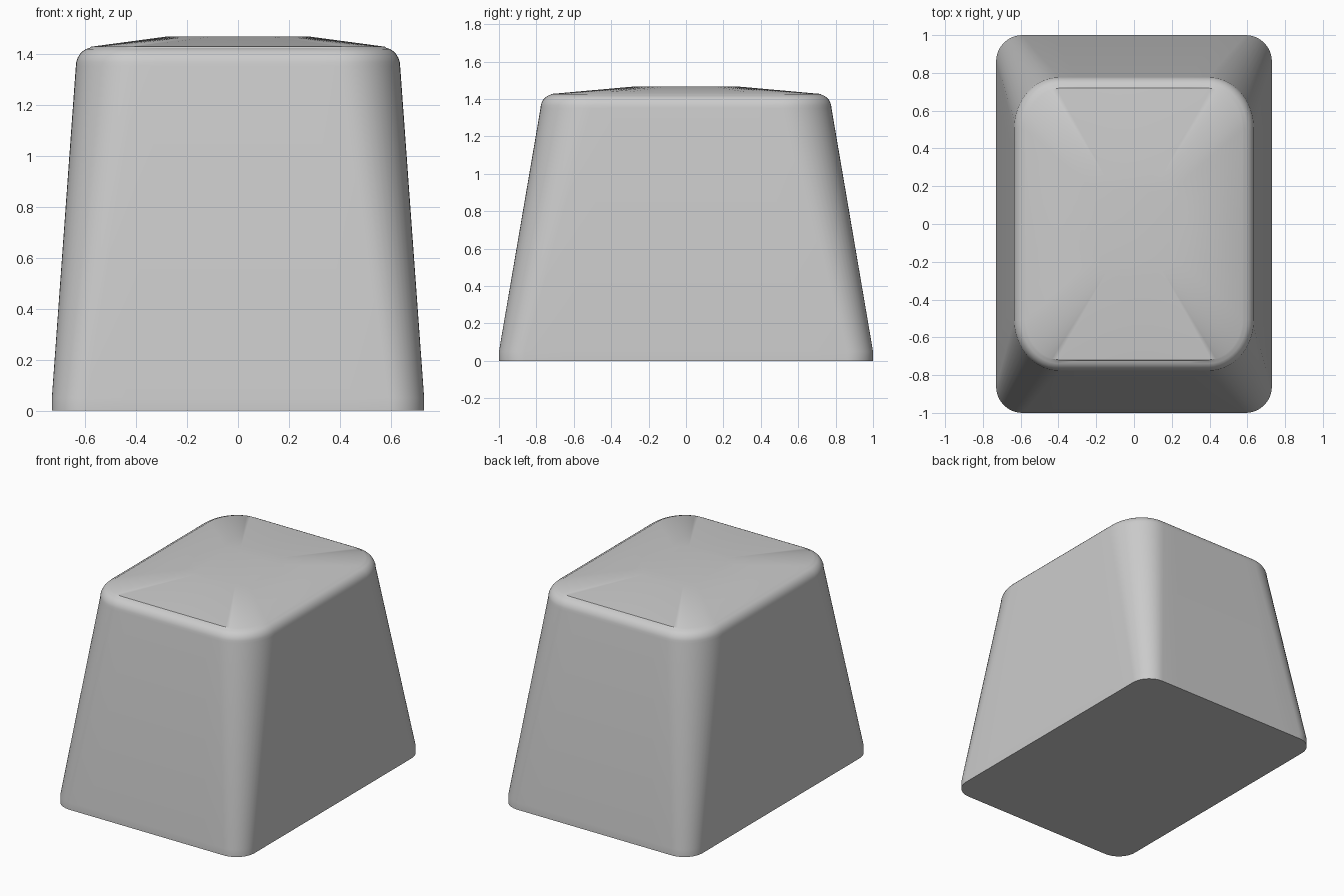
import bpy, bmesh, math

cube = bpy.data.objects.get("Cube")
if cube:
    bpy.data.objects.remove(cube)

CORNER, SIDE = 12, 8  # segments per rounded corner and per straight side


def rounded_rectangle(hx, hy, rx, ry):
    """Counter-clockwise outline with elliptical corners and divided sides."""
    corners = []
    for k, (sx, sy) in enumerate(((1, 1), (-1, 1), (-1, -1), (1, -1))):
        arc = []
        for i in range(CORNER + 1):
            a = math.pi / 2 * (k + i / CORNER)
            arc.append((sx * (hx - rx) + rx * math.cos(a),
                        sy * (hy - ry) + ry * math.sin(a)))
        corners.append(arc)
    points = []
    for k, arc in enumerate(corners):
        points += arc
        (x0, y0), (x1, y1) = arc[-1], corners[(k + 1) % 4][0]
        for i in range(1, SIDE):
            t = i / SIDE
            points.append((x0 + (x1 - x0) * t, y0 + (y1 - y0) * t))
    return points


def add_ring(bm, points, z):
    return [bm.verts.new((x, y, z)) for x, y in points]


bm = bmesh.new()
rings = []

# Short upright foot, then tapered walls
for z, hx, hy, rx, ry in ((0, .73, 1, .14, .14), (.05, .73, 1, .14, .14),
                          (1.35, .636, .778, .24, .27)):
    rings.append(add_ring(bm, rounded_rectangle(hx, hy, rx, ry), z))

# Rounded rim
for i in range(1, 7):
    a = math.radians(80) * i / 6
    inset = .065 * (1 - math.cos(a))
    rings.append(add_ring(bm, rounded_rectangle(
        .636 - inset, .778 - inset, .24 - inset, .27 - inset),
        1.35 + .073 * math.sin(a)))

# Shallow slope up to a flat round centre
outline = rounded_rectangle(.575, .72, .19, .22)
rings.append(add_ring(bm, outline, 1.427))
disc = []
for x, y in outline:
    a = math.atan2(y, x)
    disc.append((.285 * math.cos(a), .285 * math.sin(a)))
rings.append(add_ring(bm, disc, 1.466))

for low, high in zip(rings, rings[1:]):
    n = len(low)
    for i in range(n):
        j = (i + 1) % n
        bm.faces.new((low[i], low[j], high[j], high[i]))
bm.faces.new(rings[-1])
bm.faces.new(rings[0][::-1])
bmesh.ops.recalc_face_normals(bm, faces=bm.faces)

mesh = bpy.data.meshes.new("tapered_cap")
bm.to_mesh(mesh)
bm.free()
cap = bpy.data.objects.new("tapered_cap", mesh)
bpy.context.collection.objects.link(cap)

# Plain grey plastic
grey = bpy.data.materials.new("light_grey")
grey.use_nodes = True
colour = (.6, .6, .6, 1)
grey.diffuse_color = colour
grey.node_tree.nodes["Principled BSDF"].inputs["Base Color"].default_value = colour
mesh.materials.append(grey)

bpy.context.view_layer.objects.active = cap
cap.select_set(True)
bpy.ops.object.shade_smooth_by_angle(angle=math.radians(30))
